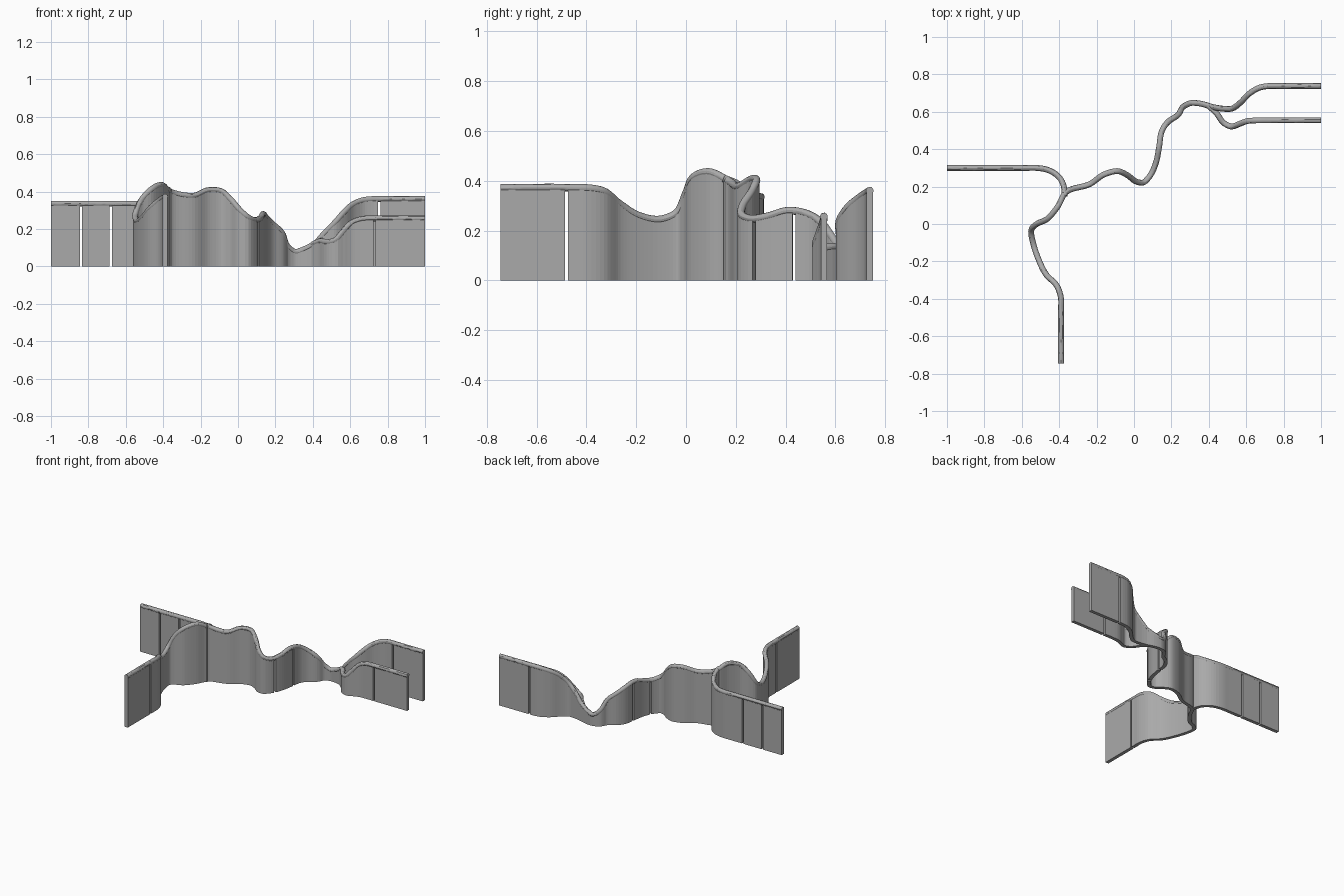
import bpy
import bmesh
from mathutils import Vector

if "Cube" in bpy.data.objects:
    bpy.data.objects.remove(bpy.data.objects["Cube"], do_unlink=True)

RAIL_RADIUS = 0.0155
WALL_HALF = 0.0125
GAP_HALF = 0.006

grey = bpy.data.materials.new("plain grey")
grey.use_nodes = True
tone = (0.4, 0.4, 0.4, 1)
grey.diffuse_color = tone
grey.node_tree.nodes["Principled BSDF"].inputs["Base Color"].default_value = tone


def smooth_path(points, spacing=0.018):
    """Sample a smooth curve through the points, tolerant of uneven spacing."""
    p = [Vector(q) for q in points]
    chord = [(b - a).length for a, b in zip(p, p[1:])]
    slope = [(b - a) / c for a, b, c in zip(p, p[1:], chord)]
    tangent = [slope[0]]
    for i in range(1, len(p) - 1):
        before, after = chord[i - 1], chord[i]
        tangent.append((slope[i - 1] * after + slope[i] * before) / (before + after))
    tangent.append(slope[-1])
    path = []
    for i, c in enumerate(chord):
        steps = max(2, round(c / spacing))
        for k in range(steps):
            t = k / steps
            u = 1 - t
            path.append(p[i] * u * u * (1 + 2 * t) + p[i + 1] * t * t * (3 - 2 * t)
                        + (tangent[i] * u - tangent[i + 1] * t) * (c * t * u))
    return path + [p[-1]]


def split_path(path, axis, value):
    """Cut the path at its last crossing of a plane, leaving a narrow gap."""
    for i in range(len(path) - 2, -1, -1):
        a, b = path[i], path[i + 1]
        if (a[axis] - value) * (b[axis] - value) <= 0 and a[axis] != b[axis]:
            middle = a.lerp(b, (value - a[axis]) / (b[axis] - a[axis]))
            step = (b - a).normalized() * GAP_HALF
            head = [q for q in path[:i + 1] if (q - middle).length > GAP_HALF * 1.2]
            tail = [q for q in path[i + 1:] if (q - middle).length > GAP_HALF * 1.2]
            return head + [middle - step], [middle + step] + tail
    return path, []


def finish(obj, name):
    obj.name = name
    obj.data.materials.clear()
    obj.data.materials.append(grey)


def make_rail(name, path):
    curve = bpy.data.curves.new(name, "CURVE")
    curve.dimensions = "3D"
    curve.bevel_depth = RAIL_RADIUS
    curve.bevel_resolution = 4
    curve.use_fill_caps = True
    spline = curve.splines.new("POLY")
    spline.points.add(len(path) - 1)
    for point, q in zip(spline.points, path):
        point.co = (*q, 1)
    obj = bpy.data.objects.new(name, curve)
    bpy.context.collection.objects.link(obj)
    bpy.ops.object.select_all(action="DESELECT")
    obj.select_set(True)
    bpy.context.view_layer.objects.active = obj
    bpy.ops.object.convert(target="MESH")
    obj = bpy.context.object
    finish(obj, name)
    bpy.ops.object.shade_smooth_by_angle()


def make_wall(name, panels):
    bm = bmesh.new()
    for path in panels:
        rings = []
        for i, q in enumerate(path):
            run = path[min(i + 1, len(path) - 1)] - path[max(i - 1, 0)]
            side = Vector((-run.y, run.x, 0)).normalized() * WALL_HALF
            foot = Vector((q.x, q.y, 0))
            top = Vector((q.x, q.y, q.z - RAIL_RADIUS * 0.6))
            rings.append([bm.verts.new(v) for v in
                          (foot - side, foot + side, top + side, top - side)])
        for a, b in zip(rings, rings[1:]):
            for k in range(4):
                n = (k + 1) % 4
                bm.faces.new((a[k], a[n], b[n], b[k]))
        bm.faces.new(rings[0])
        bm.faces.new(reversed(rings[-1]))
    bmesh.ops.recalc_face_normals(bm, faces=bm.faces)
    mesh = bpy.data.meshes.new(name)
    bm.to_mesh(mesh)
    bm.free()
    obj = bpy.data.objects.new(name, mesh)
    bpy.context.collection.objects.link(obj)
    finish(obj, name)


# Rail centre lines, with the panel gaps as (axis, position)
main_run = [
    (-.39, -.745, .372), (-.39, -.45, .372), (-.39, -.40, .371), (-.41, -.335, .36),
    (-.47, -.27, .31), (-.51, -.19, .26), (-.54, -.10, .245), (-.55, -.04, .27),
    (-.52, 0, .35), (-.46, .03, .415), (-.41, .09, .436), (-.363, .17, .40),
    (-.235, .214, .378), (-.155, .267, .408), (-.09, .283, .402), (-.037, .262, .355),
    (.016, .225, .295), (.05, .222, .265), (.085, .257, .248), (.118, .33, .258),
    (.134, .41, .28), (.15, .50, .262), (.176, .54, .235), (.235, .583, .18),
    (.267, .63, .105), (.305, .647, .078), (.353, .644, .092), (.417, .626, .125)]
rear_run = [
    (.417, .626, .125), (.47, .617, .185), (.524, .617, .24), (.567, .647, .29),
    (.62, .70, .335), (.674, .73, .355), (.727, .738, .36), (.77, .738, .36),
    (1, .738, .36)]
front_run = [
    (.40, .63, .118), (.44, .594, .135), (.48, .54, .13), (.52, .521, .14),
    (.556, .532, .18), (.61, .551, .235), (.67, .554, .255), (.72, .554, .256),
    (1, .554, .256)]
side_run = [
    (-1, .30, .335), (-.57, .30, .335), (-.52, .30, .335), (-.45, .285, .34),
    (-.40, .25, .36), (-.375, .20, .39), (-.37, .15, .41)]

X, Y = 0, 1
runs = {
    "main": (main_run, [(Y, -.48), (Y, .28), (Y, .435)]),
    "rear_branch": (rear_run, [(X, .755)]),
    "front_branch": (front_run, [(X, .73)]),
    "side_branch": (side_run, [(X, -.84), (X, -.68)]),
}

for name, (points, gaps) in runs.items():
    path = smooth_path(points)
    make_rail(name + "_rail", path)
    panels, rest = [], path
    for axis, value in gaps:
        panel, rest = split_path(rest, axis, value)
        panels.append(panel)
    panels.append(rest)
    make_wall(name + "_wall", [p for p in panels if len(p) > 1])
